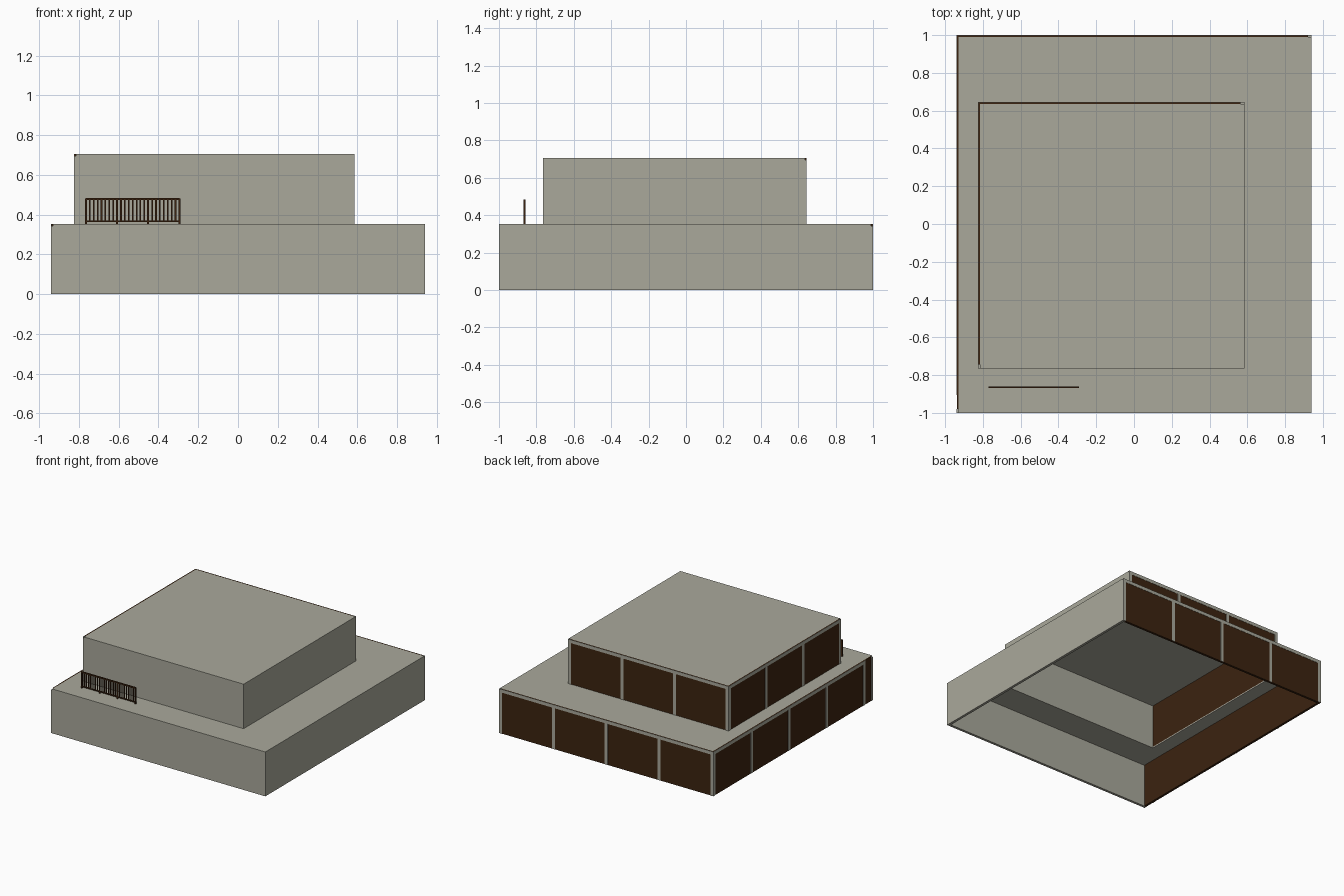
import bpy, bmesh

if "Cube" in bpy.data.objects:
    bpy.data.objects.remove(bpy.data.objects["Cube"])


def material(name, rgb):
    m = bpy.data.materials.new(name)
    m.diffuse_color = (*rgb, 1)
    m.use_nodes = True
    m.node_tree.nodes["Principled BSDF"].inputs["Base Color"].default_value = m.diffuse_color
    return m


GREY = material("warm grey concrete", (0.40, 0.395, 0.33))
BROWN = material("dark brown glass", (0.045, 0.017, 0.005))


def boxes(name, mat, extents):
    """One object made of axis-aligned boxes (x0, x1, y0, y1, z0, z1)."""
    bm = bmesh.new()
    for x0, x1, y0, y1, z0, z1 in extents:
        for v in bmesh.ops.create_cube(bm, size=1)["verts"]:
            v.co = (x1 if v.co.x > 0 else x0,
                    y1 if v.co.y > 0 else y0,
                    z1 if v.co.z > 0 else z0)
    mesh = bpy.data.meshes.new(name)
    bm.to_mesh(mesh)
    bm.free()
    mesh.materials.append(mat)
    ob = bpy.data.objects.new(name, mesh)
    bpy.context.collection.objects.link(ob)
    return ob


T = 0.02       # wall thickness
SLAB = 0.01    # roof thickness
LIP = 0.01     # strip of glass wall left showing at the roof edge
P = 0.002      # how far frames stand proud of the glass
W = 0.026      # frame bar width


def storey(name, x0, x1, y0, y1, z0, z1, bays, left_len, hole=None):
    # solid walls on the front and right
    boxes(name + "_front_wall", GREY, [(x0, x1, y0, y0 + T, z0, z1 - SLAB)])
    boxes(name + "_right_wall", GREY, [(x1 - T, x1, y0 + T, y1, z0, z1 - SLAB)])
    # glass walls on the back and left, flush with the roof top at their outer lip
    top = z1 - SLAB
    boxes(name + "_back_glass", BROWN, [(x0 + P, x1 - T, y1 - T, y1 - P, z0, top),
                                        (x0 + P, x1 - T, y1 - LIP, y1 - P, top, z1)])
    boxes(name + "_left_glass", BROWN, [(x0 + P, x0 + T, y0 + T, y1 - T, z0, top),
                                        (x0 + P, x0 + LIP, y0 + T, y1 - LIP, top, z1)])
    # frames: top rail and evenly spaced mullions
    back = [(x0, x1, y1 - P, y1, z1 - W, z1)]
    left = [(x0, x0 + P, y1 - left_len, y1 - P, z1 - W, z1)]
    for i in range(bays + 1):
        a = x0 + (x1 - x0 - W) * i / bays
        back.append((a, a + W, y1 - P, y1, z0, z1 - W))
        b = y1 - P - (left_len - W - P) * i / bays
        left.append((x0, x0 + P, b - W, b, z0, z1 - W))
    boxes(name + "_back_frame", GREY, back)
    boxes(name + "_left_frame", GREY, left)
    # roof slab, as a ring when the storey above opens into this one
    rx, ry = x0 + LIP, y1 - LIP
    if hole:
        hx0, hx1, hy0, hy1 = hole
        parts = [(rx, x1, y0, hy0, top, z1), (rx, x1, hy1, ry, top, z1),
                 (rx, hx0, hy0, hy1, top, z1), (hx1, x1, hy0, hy1, top, z1)]
    else:
        parts = [(rx, x1, y0, ry, top, z1)]
    boxes(name + "_roof", GREY, parts)


H, H2 = 0.352, 0.705
ux0, ux1, uy0, uy1 = -0.825, 0.585, -0.765, 0.645
storey("lower_storey", -0.94, 0.94, -1, 1, 0, H, 4, 1.905,
       (ux0 + T, ux1 - T, uy0 + T, uy1 - T))
storey("upper_storey", ux0, ux1, uy0, uy1, H, H2, 3, uy1 - uy0)

# terrace railing: posts, rails and balusters
rx0, rx1, ry, bays, per_bay = -0.765, -0.295, -0.864, 3, 7
bay = (rx1 - rx0) / bays
posts = [(rx0 + bay * i - 0.005, rx0 + bay * i + 0.005, ry - 0.005, ry + 0.005, H, 0.482)
         for i in range(bays + 1)]
boxes("railing_posts", BROWN, posts)
boxes("railing_rails", BROWN, [(rx0, rx1, ry - 0.005, ry + 0.005, 0.473, 0.483),
                               (rx0, rx1, ry - 0.004, ry + 0.004, 0.362, 0.370)])
bars = []
for i in range(bays):
    for j in range(1, per_bay + 1):
        x = rx0 + bay * (i + j / (per_bay + 1))
        bars.append((x - 0.004, x + 0.004, ry - 0.003, ry + 0.003, 0.370, 0.473))
boxes("railing_balusters", BROWN, bars)
